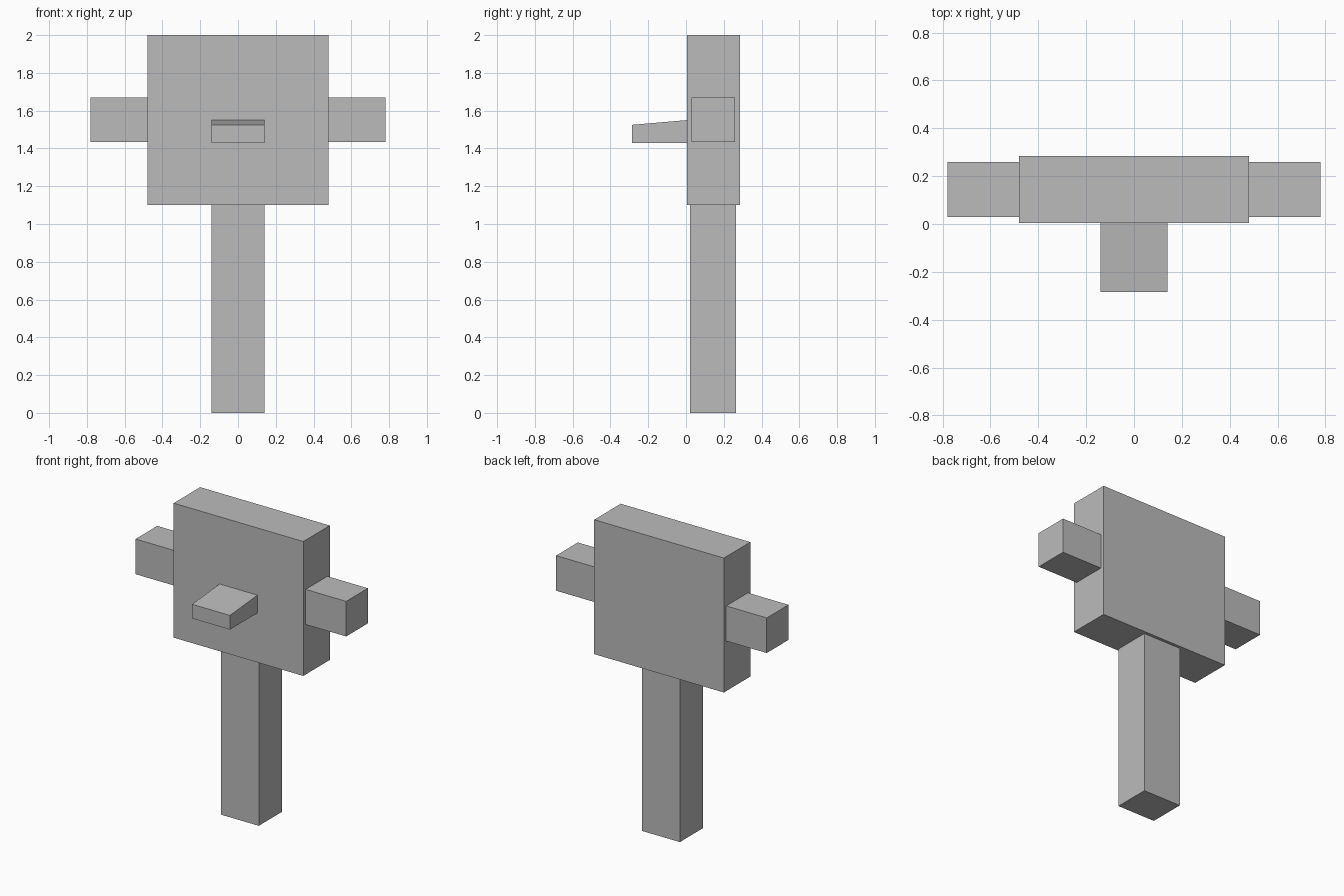
import bpy
import bmesh

cube = bpy.data.objects.get("Cube")
if cube:
    bpy.data.objects.remove(cube, do_unlink=True)

# One plain grey for every part
GREY = (0.5, 0.5, 0.5, 1.0)
grey = bpy.data.materials.new("plain grey")
grey.use_nodes = True
grey.diffuse_color = GREY
grey.node_tree.nodes["Principled BSDF"].inputs["Base Color"].default_value = GREY


def box(name, low, high):
    """Box between two opposite corners."""
    bm = bmesh.new()
    bmesh.ops.create_cube(bm, size=1)
    for v in bm.verts:
        v.co = [l + (c + 0.5) * (h - l) for l, h, c in zip(low, high, v.co)]
    mesh = bpy.data.meshes.new(name)
    bm.to_mesh(mesh)
    bm.free()
    mesh.materials.append(grey)
    obj = bpy.data.objects.new(name, mesh)
    bpy.context.collection.objects.link(obj)
    return obj


# Post and square panel
box("post", (-0.14, 0.02, 0), (0.14, 0.265, 1.1))
box("panel", (-0.48, 0.005, 1.1), (0.48, 0.285, 2))

# Side blocks
box("left_block", (0.48, 0.03, 1.435), (0.78, 0.26, 1.67))
box("right_block", (-0.78, 0.03, 1.435), (-0.48, 0.26, 1.67))

# Front wedge, its top sloping down to the tip
wedge = box("front_wedge", (-0.14, -0.285, 1.43), (0.14, 0.005, 1.55))
for v in wedge.data.vertices:
    if v.co.y < -0.2 and v.co.z > 1.5:
        v.co.z = 1.525
